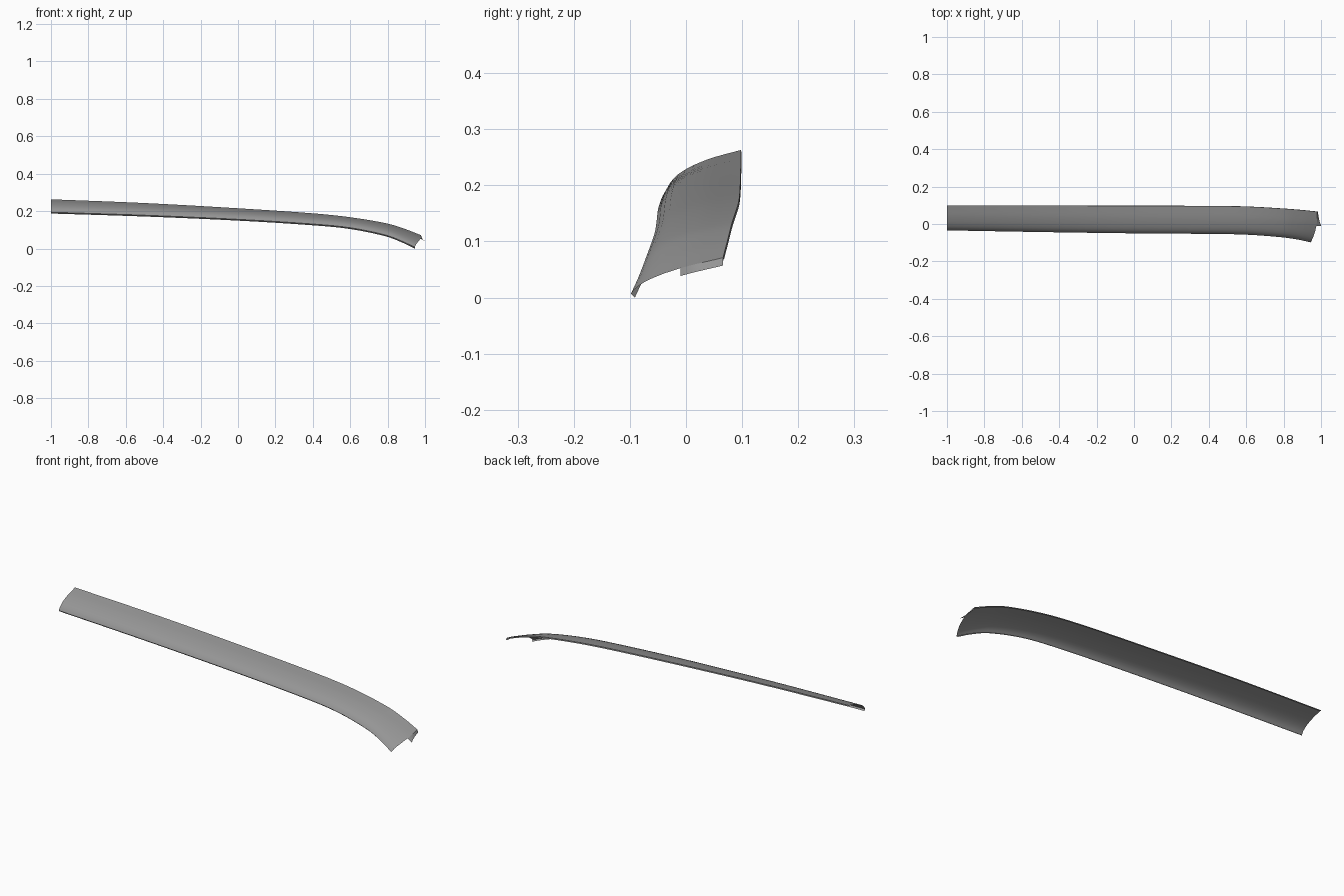
import bpy, bmesh
from mathutils import Vector

if "Cube" in bpy.data.objects:
    bpy.data.objects.remove(bpy.data.objects["Cube"])

# Stations along the strip: front edge (x, y, z) and back edge (x, y, z)
STATIONS = [
    ((-1.0, -.034, .194), (-1.0, .098, .263)),
    ((-.5, -.043, .178), (-.5, .098, .243)),
    ((0, -.050, .156), (0, .097, .215)),
    ((.4, -.053, .131), (.4, .096, .188)),
    ((.6, -.057, .111), (.6, .093, .167)),
    ((.79, -.071, .072), (.80, .082, .133)),
    ((.88, -.084, .038), (.90, .074, .102)),
    ((.945, -.098, .007), (.978, .066, .071)),
]
# Crown of the cross-section: (fraction front to back, rise above chord)
CROWN = [(0, 0), (.04, .007), (.09, .012), (.16, .0155), (.25, .017), (.36, .0172),
         (.54, .0145), (.64, .012), (.75, .0085), (.88, .004), (1, 0)]
STEPS = 6

# Dark grey finish
grey = bpy.data.materials.new("dark_grey")
grey.diffuse_color = (.3, .3, .3, 1)
grey.use_nodes = True
grey.node_tree.nodes["Principled BSDF"].inputs["Base Color"].default_value = grey.diffuse_color


def spline(pts, i, u):
    """Non-uniform smooth interpolation between pts[i] and pts[i + 1]."""
    def slope(k):
        a, b = pts[max(k - 1, 0)], pts[min(k + 1, len(pts) - 1)]
        return (b - a) / max((b - a).length, 1e-6)
    p, q = pts[i], pts[i + 1]
    d = (q - p).length
    return ((2*u**3 - 3*u**2 + 1) * p + (u**3 - 2*u**2 + u) * d * slope(i)
            + (3*u**2 - 2*u**3) * q + (u**3 - u**2) * d * slope(i + 1))


def rail(pts):
    pts = [Vector(p) for p in pts]
    out = [spline(pts, i, s / STEPS) for i in range(len(pts) - 1) for s in range(STEPS)]
    return out + [pts[-1]]


def skin(bm, rows):
    """Join rows of points with quads."""
    vs = [[bm.verts.new(p) for p in row] for row in rows]
    for a, b in zip(vs, vs[1:]):
        for k in range(len(a) - 1):
            bm.faces.new((a[k], a[k + 1], b[k + 1], b[k]))


def make_object(name, bm):
    bmesh.ops.remove_doubles(bm, verts=bm.verts, dist=1e-5)
    # rows run front to back, so flip to point the outer face up
    bmesh.ops.reverse_faces(bm, faces=bm.faces)
    mesh = bpy.data.meshes.new(name)
    bm.to_mesh(mesh)
    bm.free()
    mesh.materials.append(grey)
    ob = bpy.data.objects.new(name, mesh)
    bpy.context.collection.objects.link(ob)
    bpy.ops.object.select_all(action='DESELECT')
    ob.select_set(True)
    bpy.context.view_layer.objects.active = ob
    bpy.ops.object.shade_smooth_by_angle(angle=0.6)
    return ob


# Crowned trim panel with narrow lips folded under both long edges
front = rail([s[0] for s in STATIONS])
back = rail([s[1] for s in STATIONS])
rows = []
for f, b in zip(front, back):
    end = max(0, (f.x - .85) / .095)   # the end cut bows outward slightly
    row = [f.lerp(b, t) + Vector((end * .05 * t * (1 - t), 0, h * (1 - .25 * end)))
           for t, h in CROWN]
    rows.append([f + Vector((0, .007, -.007))] + row + [b + Vector((0, .001, -.006))])
bm = bmesh.new()
skin(bm, rows)
make_object("trim_panel", bm)

# Small tab folded down from the back half of the curved end
edge = rows[-1][7:-1]
tab = [edge]
for drop in (.3, 1):
    tab.append([p + Vector((drop * (.005 + .0205 * (1 - k / (len(edge) - 1))**2), 0, -.014 * drop))
                for k, p in enumerate(edge)])
bm = bmesh.new()
skin(bm, tab)
make_object("end_tab", bm)
